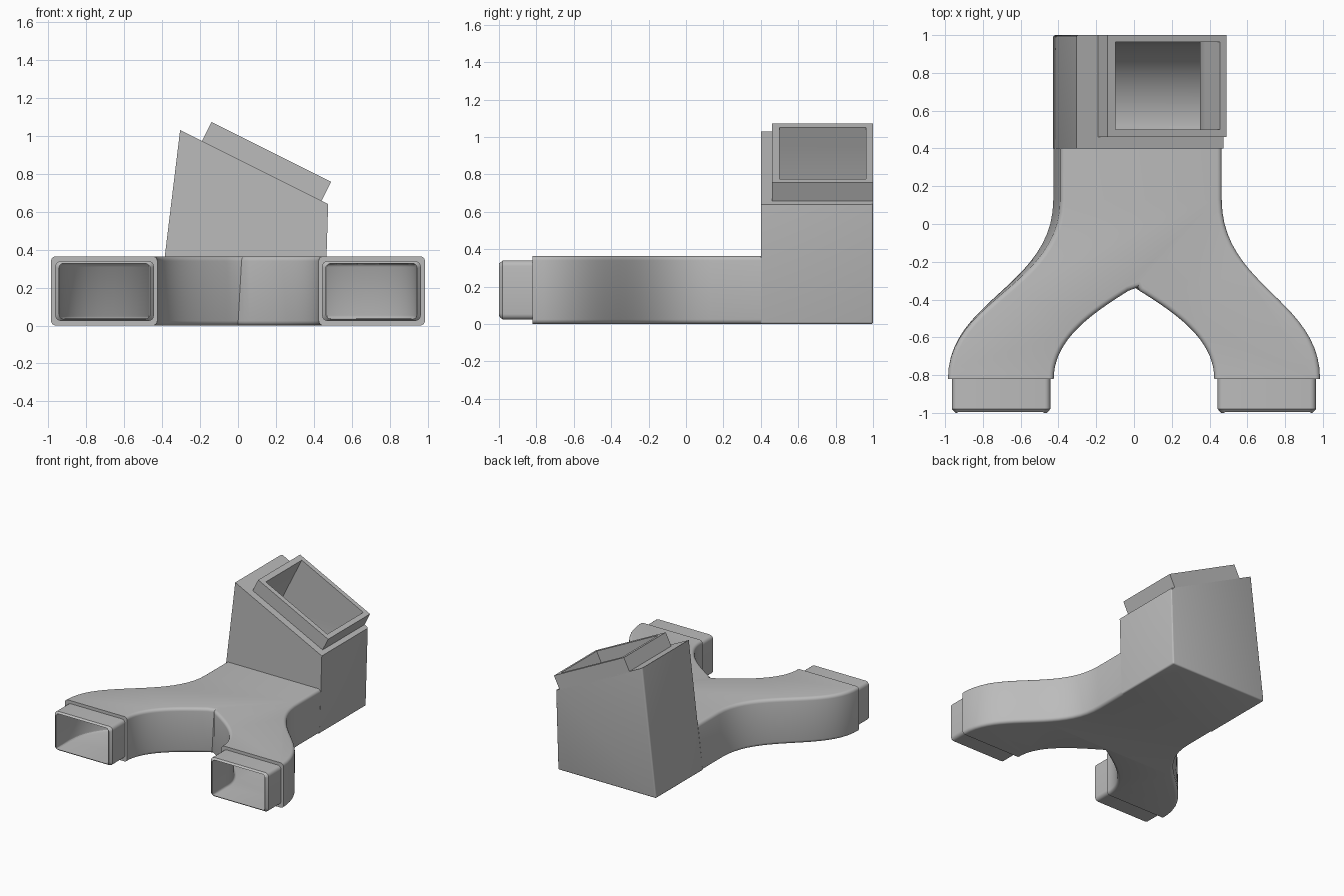
import bpy, bmesh, math
from mathutils import Vector

cube = bpy.data.objects.get("Cube")
if cube:
    bpy.data.objects.remove(cube, do_unlink=True)

grey = bpy.data.materials.new("plain grey")
grey.use_nodes = True
colour = (0.5, 0.5, 0.5, 1)
grey.diffuse_color = colour
grey.node_tree.nodes["Principled BSDF"].inputs["Base Color"].default_value = colour

HEIGHT = 0.365
LEG_END = -0.82


def loft(name, rings, bevel=0, rule=None, segments=4):
    """Skin matching rings of points, cap both ends, round the edges chosen by rule."""
    bm = bmesh.new()
    rows = [[bm.verts.new(p) for p in ring] for ring in rings]
    n = len(rows[0])
    bm.faces.new(rows[0])
    bm.faces.new(rows[-1])
    for a, b in zip(rows, rows[1:]):
        for i in range(n):
            j = (i + 1) % n
            bm.faces.new((a[i], a[j], b[j], b[i]))
    bmesh.ops.recalc_face_normals(bm, faces=bm.faces)
    if bevel:
        edges = [e for e in bm.edges if rule(e.verts[0].co, e.verts[1].co)]
        bmesh.ops.bevel(bm, geom=edges, offset=bevel, offset_type='OFFSET',
                        segments=segments, profile=0.5, affect='EDGES')
    mesh = bpy.data.meshes.new(name)
    bm.to_mesh(mesh)
    bm.free()
    obj = bpy.data.objects.new(name, mesh)
    bpy.context.collection.objects.link(obj)
    return obj


def prism(name, profile, y0, y1, **kw):
    return loft(name, [[(x, y, z) for x, z in profile] for y in (y0, y1)], **kw)


def bezier(p0, p1, p2, p3, steps=20):
    p0, p1, p2, p3 = (Vector(p) for p in (p0, p1, p2, p3))
    for i in range(steps + 1):
        t = i / steps
        s = 1 - t
        yield tuple(p0 * s**3 + p1 * 3*s*s*t + p2 * 3*s*t*t + p3 * t**3)


def fork_outline(left, right, crotch, inset, front, back, z):
    """Plan of the forked duct, shrunk by inset."""
    def half(width):
        w, outer, inner = width - inset, 0.985 - inset, 0.425 + inset
        pts = [(w, back)]
        pts += bezier((w, 0.13), (w, -0.33), (outer, -0.4), (outer, LEG_END))
        if front < LEG_END:
            pts += [(outer, front), (inner, front)]
        pts += bezier((inner, LEG_END), (inner, -0.6), (0.2, -0.46 + inset),
                      (0, -0.335 + inset))
        return pts
    r = half(right)
    l = [(-x, y) for x, y in half(left)]
    pts = r[:-1] + [(crotch, r[-1][1])] + l[-2::-1]
    return [(x, y, z) for x, y in pts]


def long_edge(ends):
    """Edges running along the duct, not across its open ends."""
    def rule(a, b):
        across = any(abs(a.y - e) < 1e-4 and abs(b.y - e) < 1e-4 for e in ends)
        return abs(a.z - b.z) < 1e-4 and not across
    return rule


# Forked body
body = loft("forked_body",
            [fork_outline(0.43, 0.455, 0, 0, LEG_END, 0.4, 0),
             fork_outline(0.388, 0.465, 0.02, 0, LEG_END, 0.4, HEIGHT)],
            bevel=0.025, rule=long_edge((0.4, LEG_END)))

# Rear tower with a sloping top
tower = prism("rear_tower",
              [(-0.43, 0), (0.455, 0), (0.475, 0.64), (-0.305, 1.03)], 0.4, 1.0,
              bevel=0.012, segments=3,
              rule=lambda a, b: (a.z + b.z < 0.01 and a.y + b.y > 0.9)
              or (a.y + b.y > 1.99 and abs(a.z - b.z) > 0.5))

# Raised collar on the slope
collar = prism("top_collar",
               [(-0.193, 0.965), (0.437, 0.65), (0.49, 0.757), (-0.14, 1.072)], 0.46, 1.0)


# Front spigots with a chamfered lip
def rounded_rect(cx, cz, w, h, r, y):
    pts = []
    for k, (sx, sz) in enumerate(((1, 1), (-1, 1), (-1, -1), (1, -1))):
        for i in range(5):
            a = math.pi / 2 * (k + i / 4)
            pts.append((cx + sx * (w - r) + r * math.cos(a), y,
                        cz + sz * (h - r) + r * math.sin(a)))
    return pts


parts = [body, tower, collar]
for side, s in (("left", 1), ("right", -1)):
    rings = [rounded_rect(s * 0.703, 0.182, 0.26 - d, 0.158 - d, 0.03 - d / 2, y)
             for y, d in ((LEG_END, 0), (-0.98, 0), (-1.0, 0.018))]
    parts.append(loft(side + "_spigot", rings))

# Hollow of the fork
fork_hollow = loft("fork_hollow",
                   [fork_outline(0.425, 0.455, 0, 0.045, -1.05, 0.52, 0.035),
                    fork_outline(0.39, 0.455, 0, 0.045, -1.05, 0.52, 0.327)],
                   bevel=0.018, rule=long_edge((-1.05, 0.52)), segments=3)

# Hollow of the tower: a curved elbow turning up into a slanted opening
bend = [(0.5 - 0.46 * math.cos(a), 0.5 + 0.46 * math.sin(a))
        for a in (math.pi / 2 * i / 16 for i in range(1, 17))]
rings = []
for z, back in bend + [(0.565, 0.963), (0.62, 0.963), (1.3, 0.963)]:
    x0 = max(-0.1 + 0.5 * (z - 1.05), -0.39 + 0.121 * z)
    x1 = max(0.455 + 0.5 * (z - 0.775), 0.35)
    rings.append([(x0, 0.5, z), (x1, 0.5, z), (x1, back, z), (x0, back, z)])
elbow_hollow = loft("elbow_hollow", rings)

# Cut the hollows out of every part
cutters = (fork_hollow, elbow_hollow)
for part in parts:
    for cutter in cutters:
        mod = part.modifiers.new("hollow", 'BOOLEAN')
        mod.operation = 'DIFFERENCE'
        mod.solver = 'EXACT'
        mod.object = cutter
bpy.context.view_layer.update()
depsgraph = bpy.context.evaluated_depsgraph_get()
hollowed = [bpy.data.meshes.new_from_object(p.evaluated_get(depsgraph)) for p in parts]
for part, mesh in zip(parts, hollowed):
    part.modifiers.clear()
    part.data = mesh
    mesh.materials.clear()
    mesh.materials.append(grey)
for cutter in cutters:
    bpy.data.objects.remove(cutter, do_unlink=True)

# Smooth the curved walls, keep the corners crisp
bpy.ops.object.select_all(action='DESELECT')
for part in parts:
    part.select_set(True)
bpy.context.view_layer.objects.active = body
bpy.ops.object.shade_smooth_by_angle(angle=math.radians(30))
